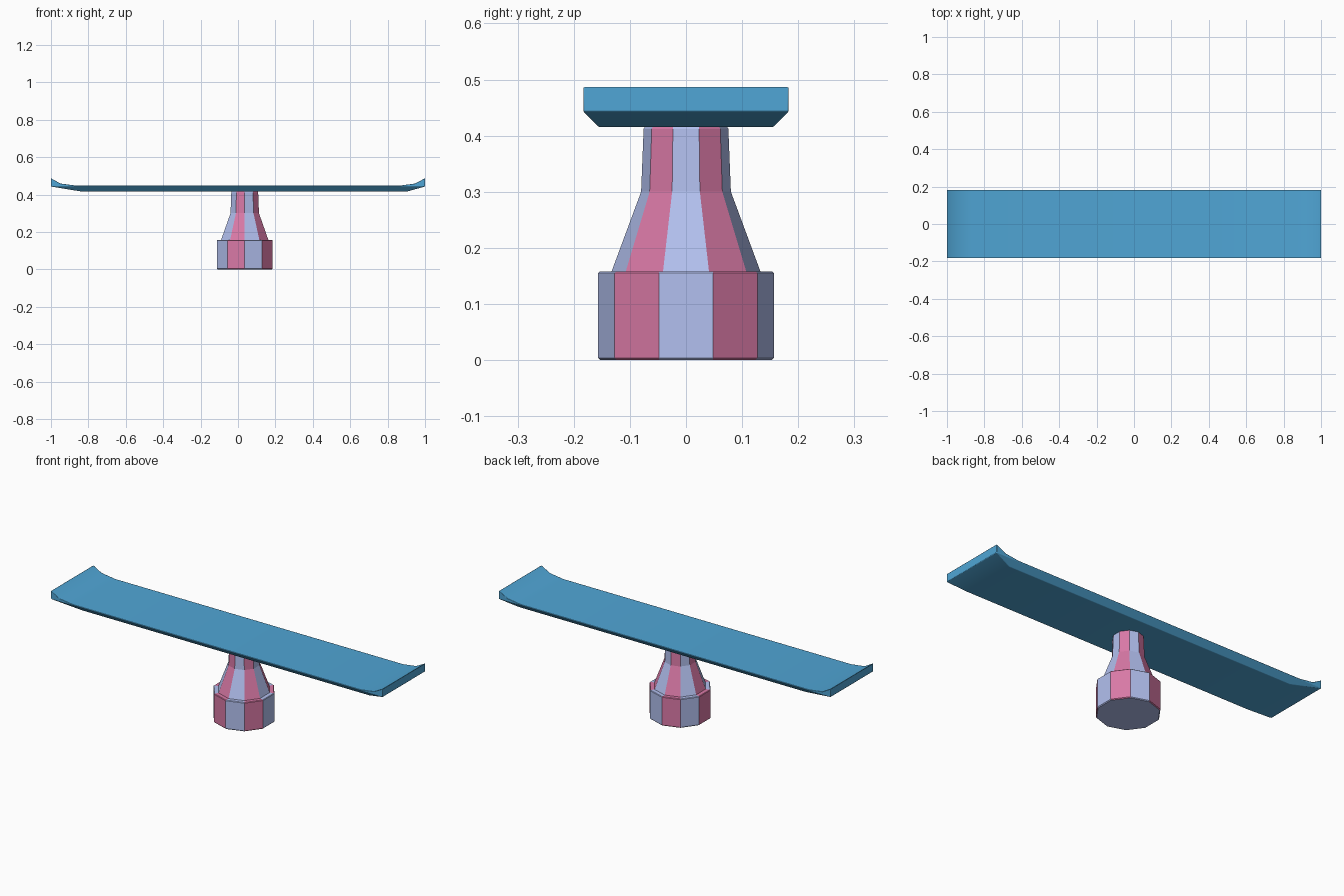
import bpy, bmesh
from math import cos, sin, pi

if "Cube" in bpy.data.objects:
    bpy.data.objects.remove(bpy.data.objects["Cube"])


def material(name, rgb):
    m = bpy.data.materials.new(name)
    m.diffuse_color = (*rgb, 1)
    m.use_nodes = True
    m.node_tree.nodes["Principled BSDF"].inputs["Base Color"].default_value = m.diffuse_color
    return m


BLUE = material("blue", (0.08, 0.38, 0.67))
LAVENDER = material("lavender", (0.45, 0.53, 0.87))
PINK = material("pink", (0.69, 0.19, 0.38))


def finish(name, bm, mats):
    bmesh.ops.recalc_face_normals(bm, faces=bm.faces)
    me = bpy.data.meshes.new(name)
    bm.to_mesh(me)
    bm.free()
    for m in mats:
        me.materials.append(m)
    ob = bpy.data.objects.new(name, me)
    bpy.context.collection.objects.link(ob)
    return ob


def striped_decagon(name, profile, cx=0.036, n=10):
    """Ten-sided turned solid from (radius, z) pairs, alternating colours."""
    bm = bmesh.new()
    rings = [[bm.verts.new((cx + r * cos((k - 0.5) * 2 * pi / n),
                            r * sin((k - 0.5) * 2 * pi / n), z))
              for k in range(n)] for r, z in profile]
    for lo, hi in zip(rings, rings[1:]):
        for k in range(n):
            j = (k + 1) % n
            f = bm.faces.new((lo[k], lo[j], hi[j], hi[k]))
            f.material_index = k % 2
    bm.faces.new(rings[0][::-1])
    bm.faces.new(rings[-1])
    return finish(name, bm, (LAVENDER, PINK))


# Pedestal: wide foot with softened rims, then a tapering neck
striped_decagon("pedestal_base", [(0.153, 0), (0.157, 0.004), (0.157, 0.155),
                                  (0.154, 0.158), (0.13, 0.158)])
striped_decagon("pedestal_neck", [(0.133, 0.157), (0.08, 0.30),
                                  (0.0755, 0.412), (0.072, 0.418)])

# Board: side profile with raised ends, swept across the width
W, RIM = 0.183, 0.443
top = [(1, 0.487), (0.947, 0.459), (0.868, 0.448),
       (-0.868, 0.448), (-0.95, 0.459), (-1, 0.487)]
outline = [(-1, RIM), (1, RIM)] + top
bm = bmesh.new()
sides = [[bm.verts.new((x, y, z)) for x, z in outline] for y in (-W, W)]
front, back = sides
bm.faces.new(front)
bm.faces.new(back[::-1])
for i in range(1, len(outline)):
    j = (i + 1) % len(outline)
    bm.faces.new((front[i], front[j], back[j], back[i]))
# Underside: flat panel joined to the rim by sloping sides
rim = [front[0], front[1], back[1], back[0]]
under = [bm.verts.new((x, y, 0.415)) for x, y in
         ((-0.83, -0.155), (0.9, -0.155), (0.9, 0.155), (-0.83, 0.155))]
for i in range(4):
    j = (i + 1) % 4
    bm.faces.new((rim[i], rim[j], under[j], under[i]))
bm.faces.new(under[::-1])
board = finish("board", bm, (BLUE,))
bev = board.modifiers.new("soft_edges", 'BEVEL')
bev.width = 0.002
bev.segments = 2
bev.limit_method = 'ANGLE'
bev.angle_limit = 0.6

bpy.context.view_layer.objects.active = board
board.select_set(True)
bpy.ops.object.shade_smooth_by_angle(angle=0.6)
